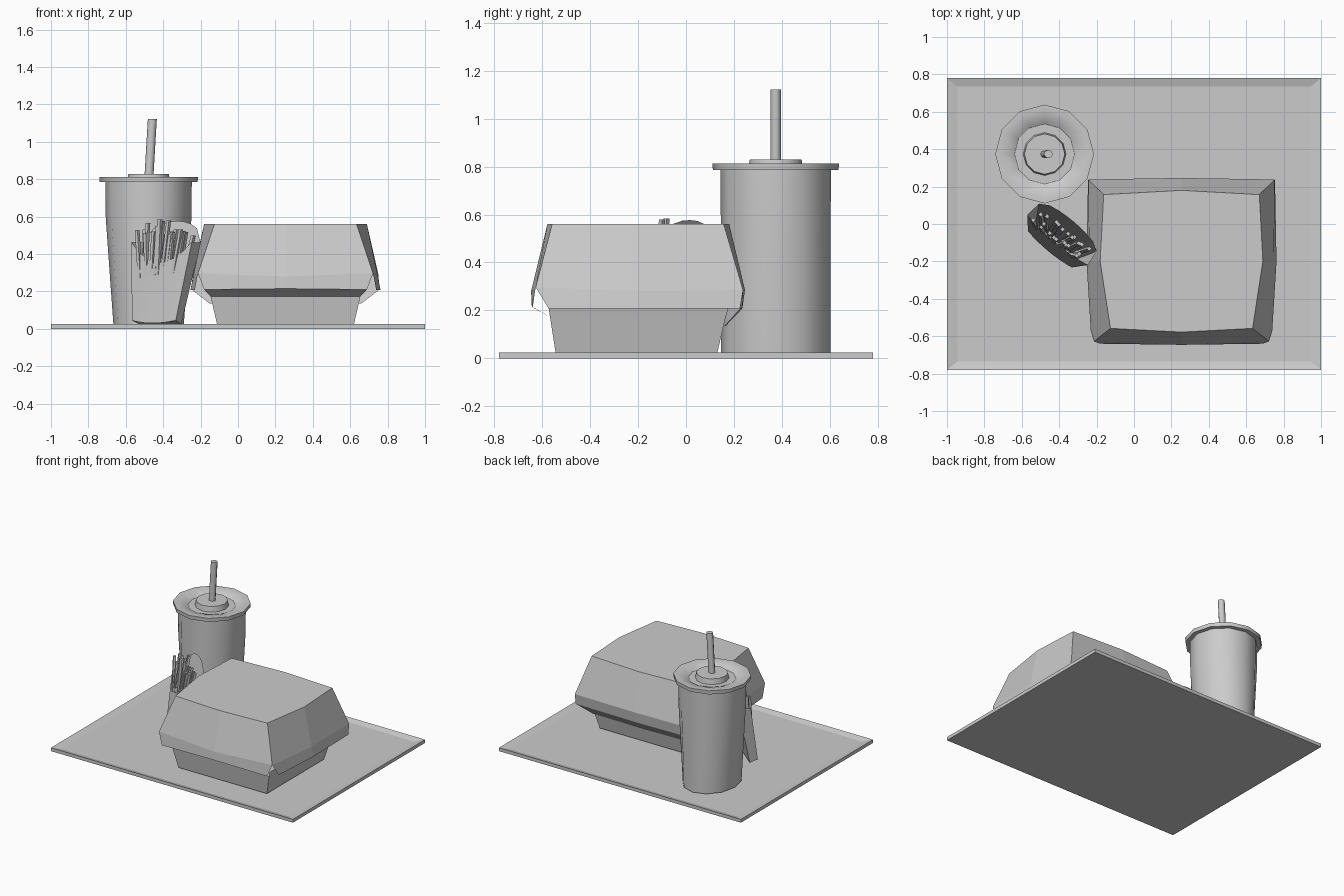
import bpy, math, random
from mathutils import Vector

if "Cube" in bpy.data.objects:
    bpy.data.objects.remove(bpy.data.objects["Cube"])

random.seed(4)


def mesh_object(name, verts, faces, smooth=None):
    me = bpy.data.meshes.new(name)
    me.from_pydata([tuple(v) for v in verts], [], faces)
    me.update()
    ob = bpy.data.objects.new(name, me)
    bpy.context.collection.objects.link(ob)
    bpy.ops.object.select_all(action='DESELECT')
    bpy.context.view_layer.objects.active = ob
    ob.select_set(True)
    bpy.ops.object.mode_set(mode='EDIT')
    bpy.ops.mesh.select_all(action='SELECT')
    bpy.ops.mesh.normals_make_consistent(inside=False)
    bpy.ops.object.mode_set(mode='OBJECT')
    if smooth:
        bpy.ops.object.shade_smooth_by_angle(angle=math.radians(smooth))
    return ob


def loft(rings, cap_start=True, cap_end=True):
    """Join closed rings of equal length into verts and faces."""
    n = len(rings[0])
    verts = [p for r in rings for p in r]
    faces = [(k * n + i, k * n + (i + 1) % n, (k + 1) * n + (i + 1) % n, (k + 1) * n + i)
             for k in range(len(rings) - 1) for i in range(n)]
    if cap_start:
        faces.append(tuple(reversed(range(n))))
    if cap_end:
        faces.append(tuple(range(len(verts) - n, len(verts))))
    return verts, faces


def ellipse(cx, cy, rx, ry, z, n=12):
    return [(cx + rx * math.cos(2 * math.pi * i / n),
             cy + ry * math.sin(2 * math.pi * i / n), z) for i in range(n)]


def rect(x0, x1, y0, y1, z):
    return [(x0, y0, z), (x1, y0, z), (x1, y1, z), (x0, y1, z)]


def mirrored(name, points, faces, centre_x):
    """Half model on +x, mirrored across its own centre."""
    keys = list(points)
    ob = mesh_object(name, points.values(), [[keys.index(k) for k in f.split()] for f in faces])
    ob.location.x = centre_x
    m = ob.modifiers.new("Mirror", 'MIRROR')
    m.use_clip = True
    return ob


# Tray with a shallow sloping rim
mesh_object("tray", *loft([rect(-1, 1, -.78, .78, 0), rect(-1, 1, -.78, .78, .025),
                           rect(-.945, .945, -.735, .735, .012)]))

# Cup, lid and straw
CX, CY = -.478, .374
mesh_object("cup", *loft([ellipse(CX, CY, .188, .229, .02),
                          ellipse(CX, CY, .229, .229, .59),
                          ellipse(CX, CY, .231, .231, .79)]), smooth=40)
lid = [(.225, .785), (.262, .785), (.264, .813), (.235, .813), (.165, .795),
       (.155, .782), (.115, .788), (.108, .829), (.03, .829)]
mesh_object("cup_lid", *loft([ellipse(CX, CY, r, r, z) for r, z in lid]), smooth=50)
mesh_object("straw", *loft([ellipse(-.477, CY, .024, .022, .80, 8),
                            ellipse(-.458, CY, .024, .022, 1.122, 8)]), smooth=50)

# Clamshell box lid with front flap, side flaps and rear hinge
BX = .254
lid_points = {
    "T0": (0, -.578, .561), "T1": (.38, -.558, .561), "T2": (.435, -.2, .561),
    "T3": (.416, .157, .561), "T4": (0, .18, .561),
    "M0": (0, -.646, .28), "M1": (.468, -.627, .297), "M2": (.494, -.2, .28),
    "M3": (.498, .238, .285), "M4": (0, .246, .285),
    "B0": (0, -.643, .215), "BF": (.435, -.64, .21), "BS": (.485, -.573, .208),
    "B2": (.508, -.2, .208), "B3": (.5, .225, .208), "B4": (0, .235, .208),
    "H3": (.405, .16, .135), "H4": (0, .165, .135)}
mirrored("box_lid", lid_points,
         ["T0 T1 T2 T3 T4", "T0 M0 M1 T1", "T1 M1 M2 T2", "T2 M2 M3 T3", "T3 M3 M4 T4",
          "M0 B0 BF M1", "M1 BS B2 M2", "M2 B2 B3 M3", "M3 B3 B4 M4", "B3 H3 H4 B4"], BX)

# Clamshell box base with its front lip
base_points = {
    "A0": (0, -.544, .025), "A1": (.366, -.544, .025), "A2": (.366, .131, .025), "A3": (0, .131, .025),
    "C0": (0, -.567, .172), "C1": (.4, -.567, .172), "C2": (.4, .165, .172), "C3": (0, .165, .172),
    "S1": (.409, -.573, .21), "S2": (.409, .177, .21),
    "L0": (0, -.64, .215), "L1": (.435, -.635, .21)}
mirrored("box_base", base_points,
         ["A0 A1 A2 A3", "A0 C0 C1 A1", "A1 C1 C2 A2", "A2 C2 C3 A3",
          "C1 S1 S2 C2", "C0 L0 L1 C1"], BX)

# Fries carton: turned and leaning back, in its own width (u) / depth (n) frame
U, N = Vector((.77, -.64, 0)), Vector((.64, .77, 0))
ORIGIN = Vector((-.45, -.135, 0))


def carton(u, n, z):
    return ORIGIN + U * u + N * n + Vector((0, 0, z))


steps = [i / 4 - 1 for i in range(9)]
bottom, top = [], []
for t in steps:                                  # front panel with dipped lip
    bow = 1 - t * t
    bottom.append(carton(.152 * t, -.012 * bow, .03 + .015 * t * t))
    top.append(carton(.21 * t, .065 - .02 * bow, .465 - .11 * bow))
for t in reversed(steps):                        # back panel with raised arc
    arc = math.sqrt(max(0, 1 - t * t))
    bottom.append(carton(.145 * t, .055, .025))
    top.append(carton(.2 * t, .15 + .045 * arc, .46 + .117 * arc))
mesh_object("fries_carton", *loft([bottom, top], cap_end=False), smooth=25)

# Fries
for i in range(22):
    t = (i + .5) / 11 - 1
    row = i % 2
    u0 = .125 * t
    u1 = .165 * t + random.uniform(-.02, .02)
    n0, n1 = .035 + .035 * row, .075 + .05 * row + random.uniform(-.015, .015)
    h = random.uniform(.49, .59)
    s = .009
    ends = [[carton(u + a * s, n + b * s, z) for a, b in ((-1, -1), (1, -1), (1, 1), (-1, 1))]
            for u, n, z in ((u0, n0, .2), (u1, n1, h))]
    mesh_object("fry_%02d" % (i + 1), *loft(ends))
